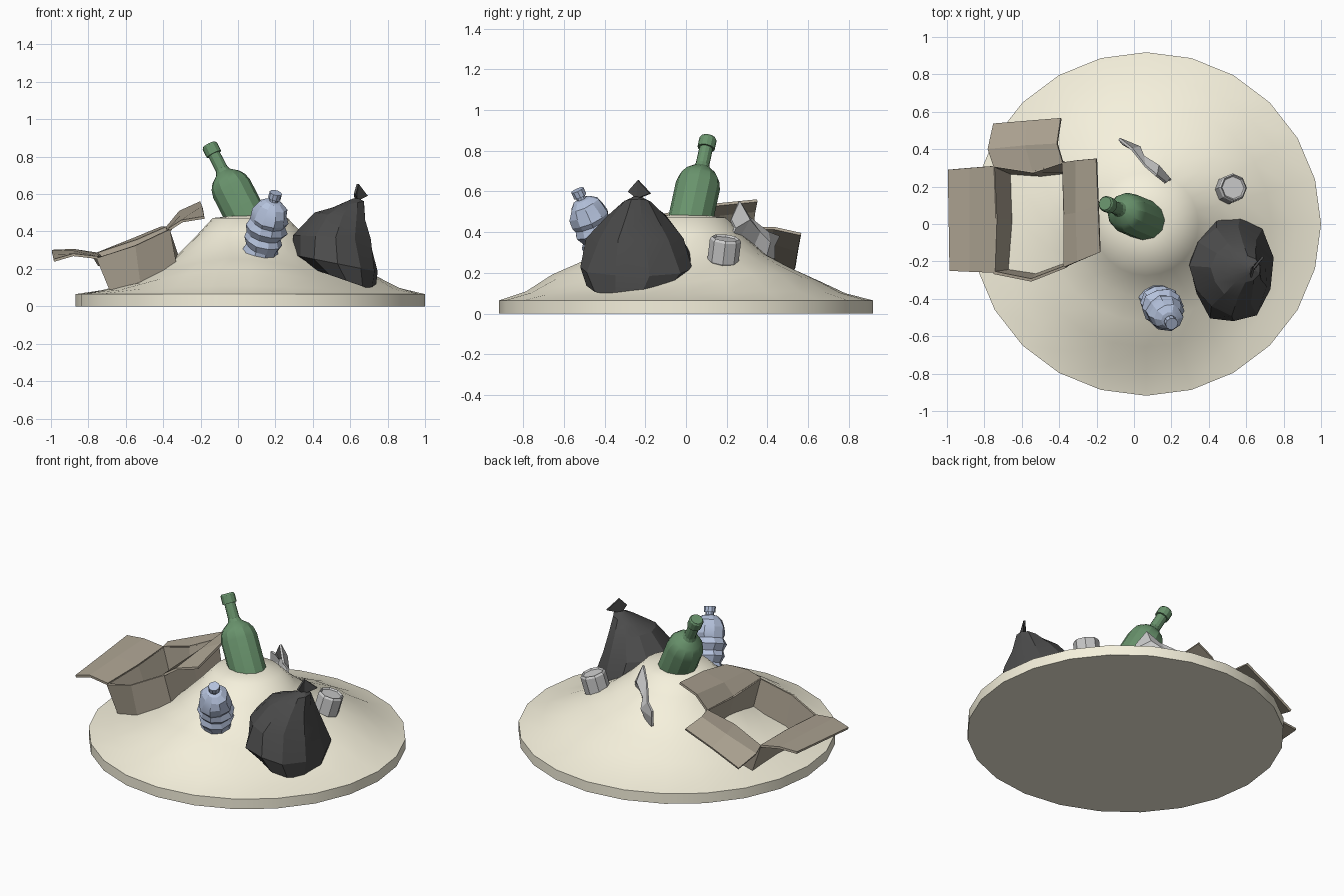
import bpy, math, random
from mathutils import Vector

if "Cube" in bpy.data.objects:
    bpy.data.objects.remove(bpy.data.objects["Cube"])

random.seed(4)


def material(name, rgb):
    m = bpy.data.materials.new(name)
    m.diffuse_color = (*rgb, 1)
    m.use_nodes = True
    m.node_tree.nodes["Principled BSDF"].inputs["Base Color"].default_value = m.diffuse_color
    return m


def mesh_object(name, verts, faces, mat=None, smooth=None):
    me = bpy.data.meshes.new(name)
    me.from_pydata([tuple(v) for v in verts], [], faces)
    me.update()
    ob = bpy.data.objects.new(name, me)
    bpy.context.collection.objects.link(ob)
    if mat:
        me.materials.append(mat)
    if smooth:
        bpy.ops.object.select_all(action='DESELECT')
        ob.select_set(True)
        bpy.context.view_layer.objects.active = ob
        bpy.ops.object.shade_smooth_by_angle(angle=math.radians(smooth))
    return ob


def loft(name, rings, mat=None, smooth=None):
    """Skin a list of equal-length vertex rings, bottom to top, with end caps."""
    n = len(rings[0])
    verts = [v for ring in rings for v in ring]
    faces = [tuple(reversed(range(n)))]
    for k in range(len(rings) - 1):
        for i in range(n):
            j = (i + 1) % n
            faces.append((k * n + i, k * n + j, k * n + n + j, k * n + n + i))
    faces.append(tuple(range(len(verts) - n, len(verts))))
    return mesh_object(name, verts, faces, mat, smooth)


def lathe(name, base, axis, profile, n, mat=None, smooth=None, jitter=0):
    """Revolve (radius, height) points round a leaning axis."""
    q = Vector((0, 0, 1)).rotation_difference(Vector(axis))
    rings = []
    for r, h in profile:
        ring = []
        for i in range(n):
            a = math.tau * i / n
            k = r + (random.uniform(-jitter, jitter) if r > .07 else 0)
            ring.append(Vector(base) + q @ Vector((k * math.cos(a), k * math.sin(a), h)))
        rings.append(ring)
    return loft(name, rings, mat, smooth)


def sheet(name, rows, mat, thick):
    """Thin bent sheet from a grid of points."""
    w = len(rows[0])
    faces = [(k * w + i, k * w + i + 1, k * w + w + i + 1, k * w + w + i)
             for k in range(len(rows) - 1) for i in range(w - 1)]
    ob = mesh_object(name, [v for r in rows for v in r], faces, mat)
    s = ob.modifiers.new("thickness", 'SOLIDIFY')
    s.thickness = thick
    s.offset = 0
    return ob


sand = material("sand", (.92, .88, .72))
card = material("cardboard", (.42, .37, .29))
green = material("green_glass", (.14, .29, .15))
blue = material("blue_plastic", (.46, .54, .72))
black = material("black_plastic", (.07, .07, .07))

# Mound on a flat round slab, with ridges under the plastic bottle, the can and at the back
rings = []
for r, z, full in [(.935, 0, 0), (.935, .065, 0), (.80, .085, .025), (.67, .115, .08),
                   (.53, .18, .075), (.40, .265, .045), (.28, .385, .01), (.20, .472, 0), (.08, .485, 0)]:
    ring = []
    for i in range(24):
        a = math.tau * i / 24
        bulge = (max(0, -math.sin(a + .15)) ** 4 + .8 * max(0, math.cos(a - .5)) ** 4
                 + .5 * max(0, math.sin(a)) ** 2)
        ring.append((.065 + r * math.cos(a), .982 * r * math.sin(a), z + full * min(1, bulge)))
    rings.append(ring)
loft("mound", rings, sand, 50)

# Leaning glass bottle
lathe("glass_bottle", (.069, .015, .428), (-.448, .19, .874),
      [(.11, 0), (.11, .23), (.10, .27), (.08, .30), (.042, .33), (.034, .35),
       (.033, .44), (.043, .44), (.043, .49), (.036, .50)], 12, green, 20)

# Crushed plastic bottle with pinched ridges
lathe("plastic_bottle", (.105, -.365, .235), (.23, -.40, .88),
      [(.09, -.03), (.10, .04), (.085, .09), (.10, .13), (.092, .16), (.113, .20),
       (.092, .235), (.10, .26), (.095, .30), (.075, .34), (.045, .365), (.024, .37),
       (.024, .385), (.034, .385), (.034, .42)], 10, blue, 20, .008)

# Slumped rubbish bag: centre x, centre y, half widths, height, slope
bag = [(.57, -.27, .16, .215, .14, .35), (.52, -.24, .22, .29, .23, .2),
       (.51, -.245, .205, .235, .37, .05), (.55, -.245, .135, .145, .48, .15),
       (.59, -.24, .085, .075, .545, -.2), (.63, -.24, .018, .018, .575, 0)]
rings = []
for cx, cy, rx, ry, z, slope in bag:
    ring = []
    for i in range(11):
        a = math.tau * i / 11 + .2
        k = random.uniform(.95, 1.06)
        dx = k * rx * math.cos(a)
        ring.append((cx + dx, cy + k * ry * math.sin(a), z - slope * dx))
    rings.append(ring)
loft("rubbish_bag", rings, black, 20)

# Gathered tail of the bag
tail = [[(.63, -.24, .565), (.635, -.235, .565), (.64, -.24, .565)],
        [(.625, -.285, .60), (.64, -.235, .655), (.69, -.175, .59)]]
sheet("bag_tail", tail, black, .012)

# Tin can
lathe("tin_can", (.50, .18, .245), (.25, .12, 1),
      [(.068, 0), (.077, .015), (.077, .12), (.068, .132), (.06, .122)], 8)

# Crumpled scrap standing in the mound
low = [(.20, .22, .37), (.14, .25, .36), (.06, .32, .31), (.01, .39, .28), (-.06, .43, .27)]
mid = [(.19, .24, .42), (.13, .31, .46), (.05, .36, .40), (.03, .41, .35), (-.06, .43, .33)]
top = [(.17, .22, .46), (.12, .26, .55), (.06, .31, .47), (-.01, .40, .40), (-.08, .455, .38)]
sheet("crumpled_scrap", [low, mid, top], None, .014)

# Open cardboard box: walls as a ring from rim to buried edge
rim = [(-.75, -.26, .26), (-.55, -.30, .325), (-.37, -.23, .41), (-.37, .05, .40),
       (-.38, .33, .42), (-.54, .28, .35), (-.75, .31, .28), (-.74, .03, .27)]
foot = [(-.68, -.25, .09), (-.52, -.27, .10), (-.33, -.20, .20), (-.31, .04, .22),
        (-.31, .28, .21), (-.50, .26, .12), (-.66, .27, .08), (-.65, .02, .08)]
sheet("box_walls", [foot + foot[:1], rim + rim[:1]], card, .016)

# Box flaps, each hinged on the rim
sheet("left_flap", [[rim[0], rim[7], rim[6]],
                    [(-.88, -.255, .275), (-.88, .03, .29), (-.88, .30, .30)],
                    [(-.985, -.25, .245), (-.99, .03, .27), (-.995, .29, .295)]], card, .014)
sheet("right_flap", [[rim[2], rim[3], rim[4]],
                     [(-.30, -.20, .455), (-.31, .06, .475), (-.31, .34, .505)],
                     [(-.18, -.15, .475), (-.19, .10, .53), (-.20, .35, .555)]], card, .014)
sheet("back_flap", [[rim[6], rim[5], rim[4]],
                    [(-.78, .40, .27), (-.58, .42, .35), (-.41, .43, .42)],
                    [(-.75, .535, .22), (-.57, .55, .31), (-.39, .565, .39)]], card, .014)
